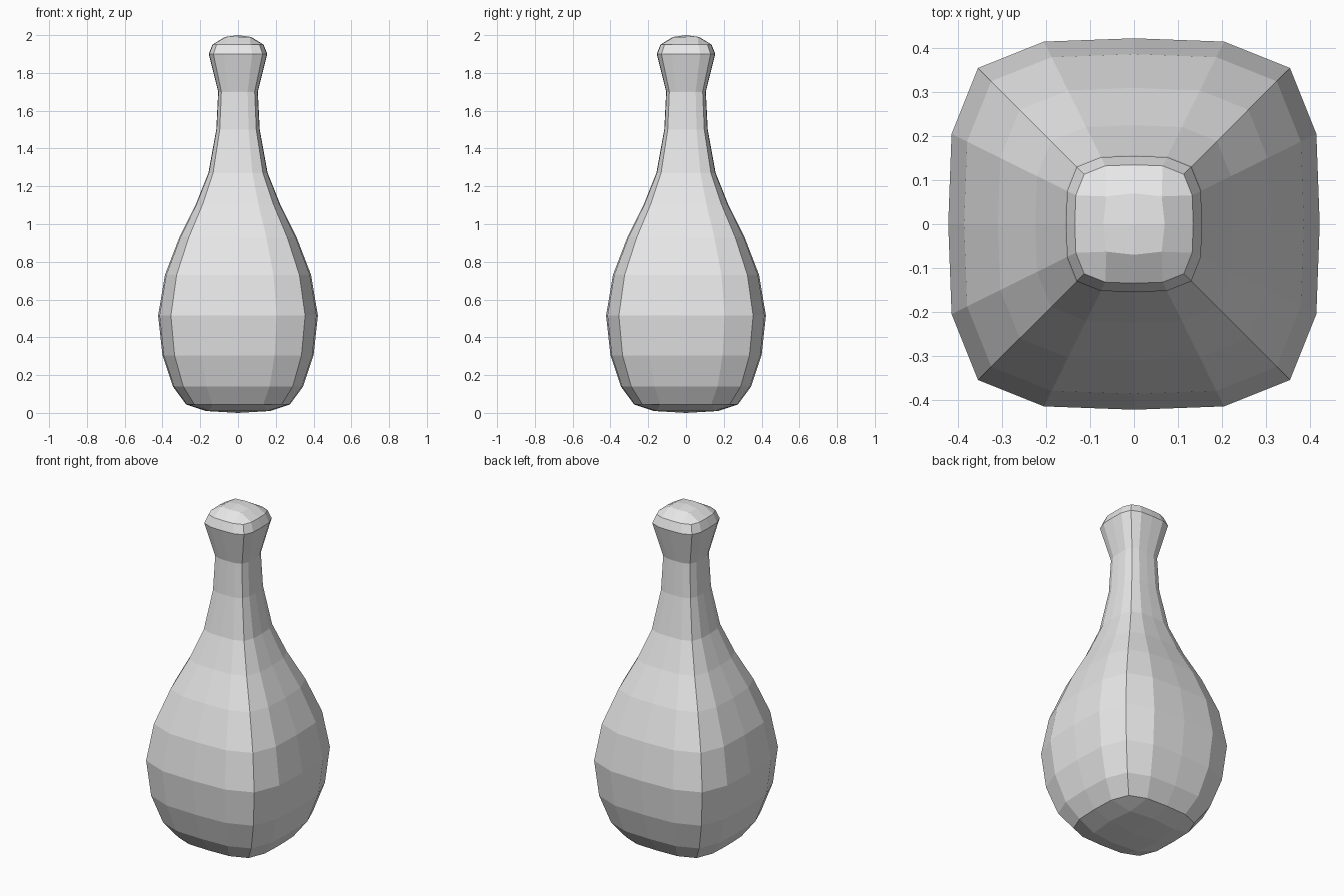
import bpy, bmesh

cube = bpy.data.objects.get("Cube")
if cube:
    bpy.data.objects.remove(cube, do_unlink=True)

# Single grey material
grey = bpy.data.materials.new("light grey")
grey.use_nodes = True
COLOR = (0.8, 0.8, 0.8, 1)
grey.diffuse_color = COLOR
grey.node_tree.nodes["Principled BSDF"].inputs["Base Color"].default_value = COLOR

# Side profile: half-width, height
PROFILE = [(0.275, 0.045), (0.345, 0.14), (0.4, 0.305), (0.423, 0.515),
           (0.387, 0.73), (0.31, 0.93), (0.225, 1.1), (0.157, 1.27),
           (0.115, 1.5), (0.105, 1.7), (0.155, 1.9), (0.135, 1.95)]

# Rounded-square section: offsets along a 4 x 4 grid border
MIDDLE, QUARTER, CORNER = (0, 1), (0.485, 0.982), (0.84, 0.84)
BORDER = ([(i, -2) for i in range(-2, 2)] + [(2, j) for j in range(-2, 2)]
          + [(i, 2) for i in range(2, -2, -1)] + [(-2, j) for j in range(2, -2, -1)])


def section_point(i, j):
    """Map a border cell of the grid to the rounded-square outline."""
    along, out = (MIDDLE, QUARTER, CORNER)[min(abs(i), abs(j))]
    x, y = (out, along) if abs(i) > abs(j) else (along, out)
    return (x if i > 0 else -x), (y if j > 0 else -y)


def add_ring(bm, radius, z):
    ring = {}
    for i, j in BORDER:
        x, y = section_point(i, j)
        ring[i, j] = bm.verts.new((x * radius, y * radius, z))
    return ring


def add_cap(bm, ring, inner, z_inner, z_centre):
    """Close a ring with a domed grid of quads."""
    grid = dict(ring)
    for i in (-1, 0, 1):
        for j in (-1, 0, 1):
            pull = 0.9 if i and j else 1
            z = z_inner if i or j else z_centre
            grid[i, j] = bm.verts.new((i * inner * pull, j * inner * pull, z))
    for i in range(-2, 2):
        for j in range(-2, 2):
            bm.faces.new((grid[i, j], grid[i + 1, j], grid[i + 1, j + 1], grid[i, j + 1]))


# Bottle body: stacked rings joined by quads, closed at both ends
bm = bmesh.new()
rings = [add_ring(bm, r, z) for r, z in PROFILE]
for low, high in zip(rings, rings[1:]):
    for a, b in zip(BORDER, BORDER[1:] + BORDER[:1]):
        bm.faces.new((low[a], low[b], high[b], high[a]))
add_cap(bm, rings[0], 0.17, 0.01, 0)
add_cap(bm, rings[-1], 0.07, 1.99, 2)
bmesh.ops.recalc_face_normals(bm, faces=bm.faces)

mesh = bpy.data.meshes.new("bottle_body")
bm.to_mesh(mesh)
bm.free()
mesh.materials.append(grey)
bottle = bpy.data.objects.new("bottle_body", mesh)
bpy.context.collection.objects.link(bottle)
